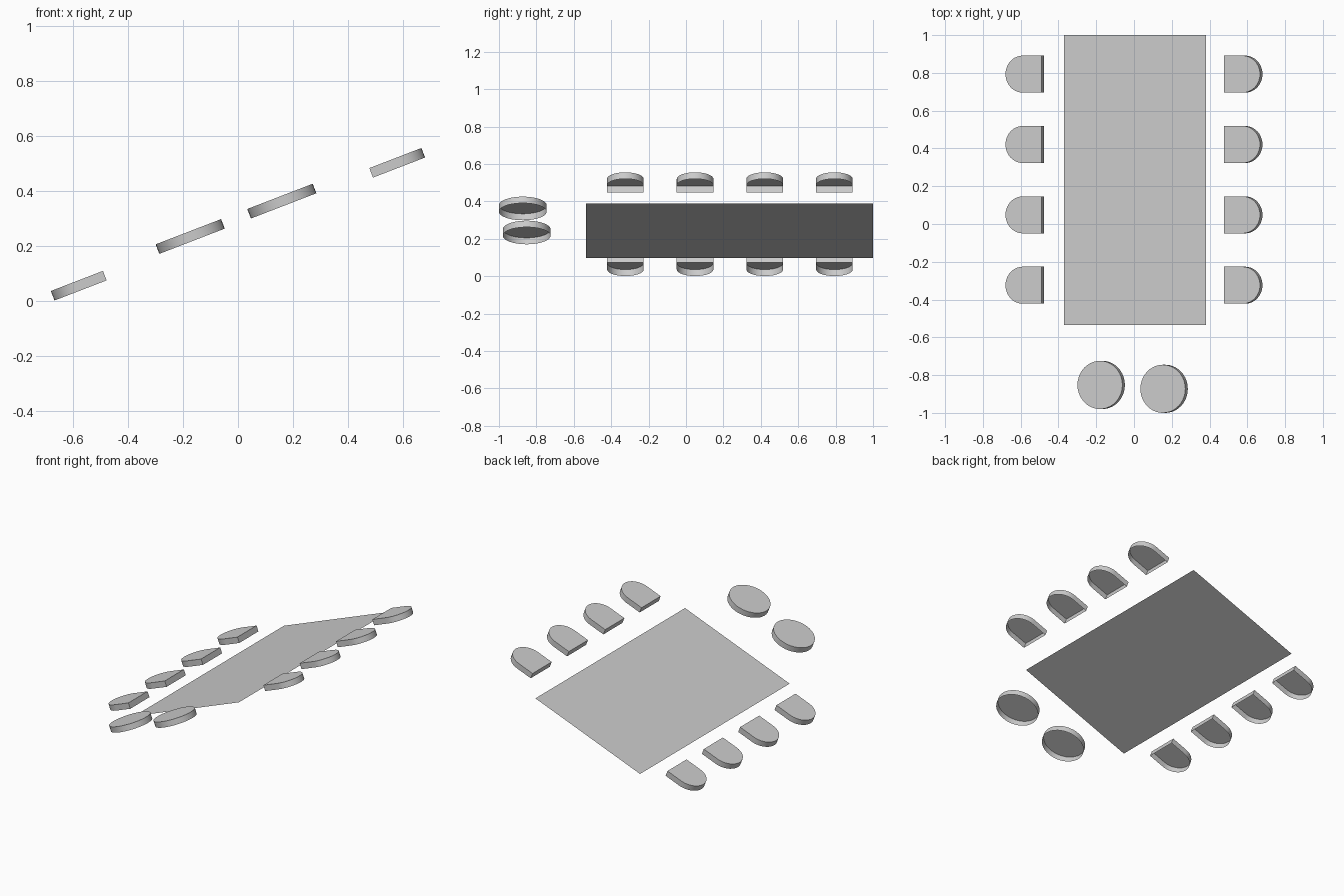
import bpy, bmesh
from math import sin, cos, pi, radians
from mathutils import Matrix

if "Cube" in bpy.data.objects:
    bpy.data.objects.remove(bpy.data.objects["Cube"])

# Everything lies in one tilted frame: local x runs up the slope
TILT = Matrix.Rotation(radians(-21.1), 4, 'Y')
THICK = 0.037


def finish(name, bm):
    bmesh.ops.transform(bm, matrix=TILT, verts=bm.verts)
    me = bpy.data.meshes.new(name)
    bm.to_mesh(me)
    bm.free()
    ob = bpy.data.objects.new(name, me)
    bpy.context.collection.objects.link(ob)
    bpy.ops.object.select_all(action='DESELECT')
    ob.select_set(True)
    bpy.context.view_layer.objects.active = ob
    bpy.ops.object.shade_smooth_by_angle(angle=radians(30))
    return ob


def shell(name, outline, top):
    """Top face with side walls, open underneath (outline counter-clockwise)."""
    bm = bmesh.new()
    hi = [bm.verts.new((x, y, top)) for x, y in outline]
    lo = [bm.verts.new((x, y, top - THICK)) for x, y in outline]
    bm.faces.new(hi)
    n = len(outline)
    for i in range(n):
        j = (i + 1) % n
        bm.faces.new((lo[i], lo[j], hi[j], hi[i]))
    return finish(name, bm)


# Table top: a single thin sheet
bm = bmesh.new()
bm.faces.new([bm.verts.new(p) for p in (
    (-0.31, -0.534, 0.225), (0.495, -0.534, 0.225),
    (0.495, 1.0, 0.225), (-0.31, 1.0, 0.225))])
finish("table_top", bm)

# D-shaped seats, four along each long side
R, LENGTH, MID, GAP = 0.098, 0.203, 0.10, 0.519
for side, label in ((1, "right"), (-1, "left")):
    for k in range(4):
        cy = -0.324 + 0.3725 * k
        pts = [(GAP, R), (GAP, -R)]
        pts += [(GAP + LENGTH - R + R * cos(a), R * sin(a))
                for a in (-pi / 2 + pi * i / 20 for i in range(21))]
        # side = -1 turns the outline half way round
        shell(f"{label}_seat_{k + 1}",
              [(MID + side * x, cy + side * y) for x, y in pts], 0.278)

# Round stools at the front end
for k, (cx, cy) in enumerate(((-0.078, -0.852), (0.279, -0.8725))):
    ring = [(cx + 0.1275 * cos(2 * pi * i / 40), cy + 0.1275 * sin(2 * pi * i / 40))
            for i in range(40)]
    shell(f"round_stool_{k + 1}", ring, 0.299)
